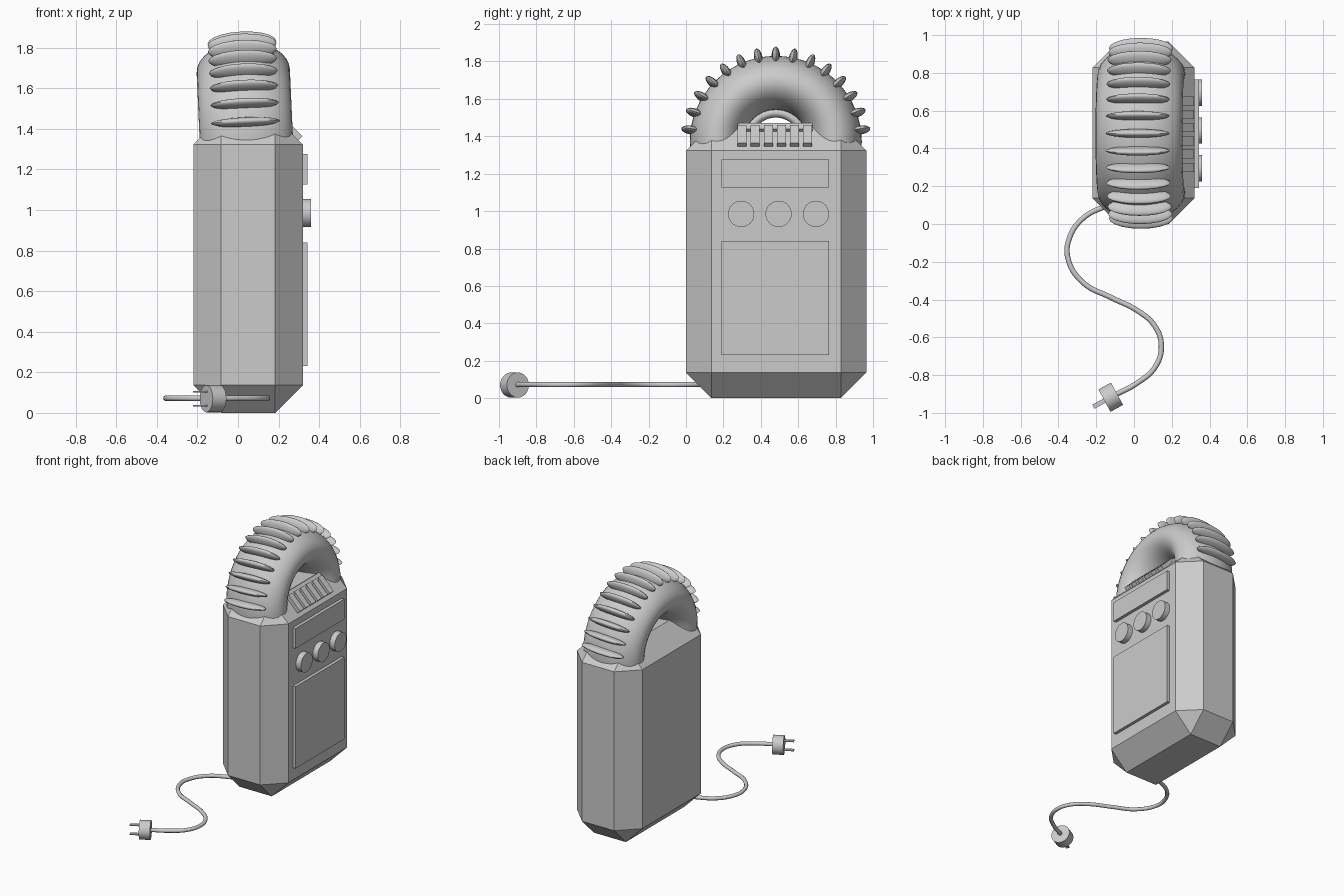
import bpy, bmesh, math
from mathutils import Matrix, Vector

if "Cube" in bpy.data.objects:
    bpy.data.objects.remove(bpy.data.objects["Cube"], do_unlink=True)

grey = bpy.data.materials.new("plain grey")
grey.use_nodes = True
COLOUR = (0.6, 0.6, 0.6, 1)
grey.diffuse_color = COLOUR
grey.node_tree.nodes["Principled BSDF"].inputs["Base Color"].default_value = COLOUR


def finish(name, bm, smooth=False):
    """Turn a bmesh into a named object."""
    mesh = bpy.data.meshes.new(name)
    bmesh.ops.recalc_face_normals(bm, faces=bm.faces)
    bm.to_mesh(mesh)
    bm.free()
    obj = bpy.data.objects.new(name, mesh)
    bpy.context.collection.objects.link(obj)
    mesh.materials.append(grey)
    if smooth:
        bpy.ops.object.select_all(action="DESELECT")
        obj.select_set(True)
        bpy.context.view_layer.objects.active = obj
        bpy.ops.object.shade_smooth_by_angle(angle=math.radians(40))
    return obj


def box(name, low, high, bevel=0):
    low, high = Vector(low), Vector(high)
    bm = bmesh.new()
    place = Matrix.Translation((low + high) / 2) @ Matrix.Diagonal((*(high - low), 1))
    bmesh.ops.create_cube(bm, size=1, matrix=place)
    if bevel:
        bmesh.ops.bevel(bm, geom=bm.edges[:], offset=bevel, segments=1,
                        profile=0.5, affect="EDGES")
    return finish(name, bm)


def disc(name, centre, axis, radius, depth):
    bm = bmesh.new()
    turn = Vector(axis).to_track_quat("Z", "Y").to_matrix().to_4x4()
    bmesh.ops.create_cone(bm, cap_ends=True, segments=32, radius1=radius,
                          radius2=radius, depth=depth,
                          matrix=Matrix.Translation(centre) @ turn)
    return finish(name, bm, True)


def ring(name, major, minor, half_width, place):
    """Torus around the x axis with an elliptical section."""
    bm = bmesh.new()
    n, m = 64, 32
    rows = []
    for i in range(n):
        a = 2 * math.pi * i / n
        row = []
        for j in range(m):
            b = 2 * math.pi * j / m
            r = major + minor * math.cos(b)
            point = Vector((half_width * math.sin(b), r * math.cos(a), r * math.sin(a)))
            row.append(bm.verts.new(place @ point))
        rows.append(row)
    for i in range(n):
        here, there = rows[i], rows[(i + 1) % n]
        for j in range(m):
            k = (j + 1) % m
            bm.faces.new((here[j], there[j], there[k], here[k]))
    return finish(name, bm, True)


# Chamfered case
box("case", (-0.22, 0, 0), (0.32, 0.965, 1.46), 0.137)

# Arched handle, leaning slightly
arch = Matrix.Translation((0.04, 0.48, 1.37)) @ Matrix.Rotation(-0.045, 4, "Y")
ring("handle", 0.315, 0.145, 0.23, arch)
ring("handle_inner_ring", 0.155, 0.025, 0.03, arch)

# Grip ribs over the arch
bm = bmesh.new()
RIBS = 15
for i in range(RIBS):
    angle = math.radians(8 + 164 * i / (RIBS - 1))
    place = (arch @ Matrix.Rotation(angle, 4, "X") @ Matrix.Translation((0, 0.455, 0))
             @ Matrix.Diagonal((0.17, 0.055, 0.023, 1)))
    bmesh.ops.create_uvsphere(bm, u_segments=20, v_segments=12, radius=1, matrix=place)
finish("grip_ribs", bm, True)

# Front panels and knobs
box("display_panel", (0.31, 0.19, 1.125), (0.343, 0.765, 1.275))
box("speaker_panel", (0.31, 0.19, 0.23), (0.343, 0.765, 0.84))
for i in range(3):
    disc(f"knob_{i + 1}", (0.335, 0.295 + 0.2 * i, 0.985), (1, 0, 0), 0.07, 0.052)

# Row of keys on the sloping shoulder
slope = Matrix.Translation((0.32, 0, 1.323)) @ Matrix.Rotation(math.radians(-45), 4, "Y")
for i in range(6):
    y = 0.30 + 0.07 * i
    key = box(f"key_{i + 1}", (-0.01, y - 0.024, 0.03), (0.028, y + 0.024, 0.165))
    key.matrix_world = slope
# backing strip behind the keys
strip = box("key_strip", (-0.01, 0.275, 0.145), (0.02, 0.675, 0.19))
strip.matrix_world = slope

# Winding power cable
path = [(0, 0.14), (-0.16, 0.09), (-0.27, 0.03), (-0.34, -0.07), (-0.35, -0.18),
        (-0.27, -0.31), (-0.12, -0.39), (0.02, -0.46), (0.11, -0.54), (0.145, -0.65),
        (0.11, -0.76), (0.02, -0.84), (-0.11, -0.91)]
curve = bpy.data.curves.new("power_cable", "CURVE")
curve.dimensions = "3D"
curve.bevel_depth = 0.014
curve.bevel_resolution = 3
curve.resolution_u = 8
spline = curve.splines.new("BEZIER")
spline.bezier_points.add(len(path) - 1)
for point, (x, y) in zip(spline.bezier_points, path):
    point.co = (x, y, 0.072)
    point.handle_left_type = point.handle_right_type = "AUTO"
curve.materials.append(grey)
cable = bpy.data.objects.new("power_cable", curve)
bpy.context.collection.objects.link(cable)

# Plug with two blades
aim = Vector((-0.88, -0.48, 0)).normalized()
centre = Vector((-0.123, -0.917, 0.07))
disc("plug", centre, aim, 0.067, 0.076)
for name, side in (("upper", 1), ("lower", -1)):
    blade = box(f"{name}_blade", (0.03, -0.012, -0.004), (0.105, 0.012, 0.004))
    blade.matrix_world = (Matrix.Translation(centre + Vector((0, 0, side * 0.034)))
                          @ Matrix.Rotation(math.atan2(aim.y, aim.x), 4, "Z"))
